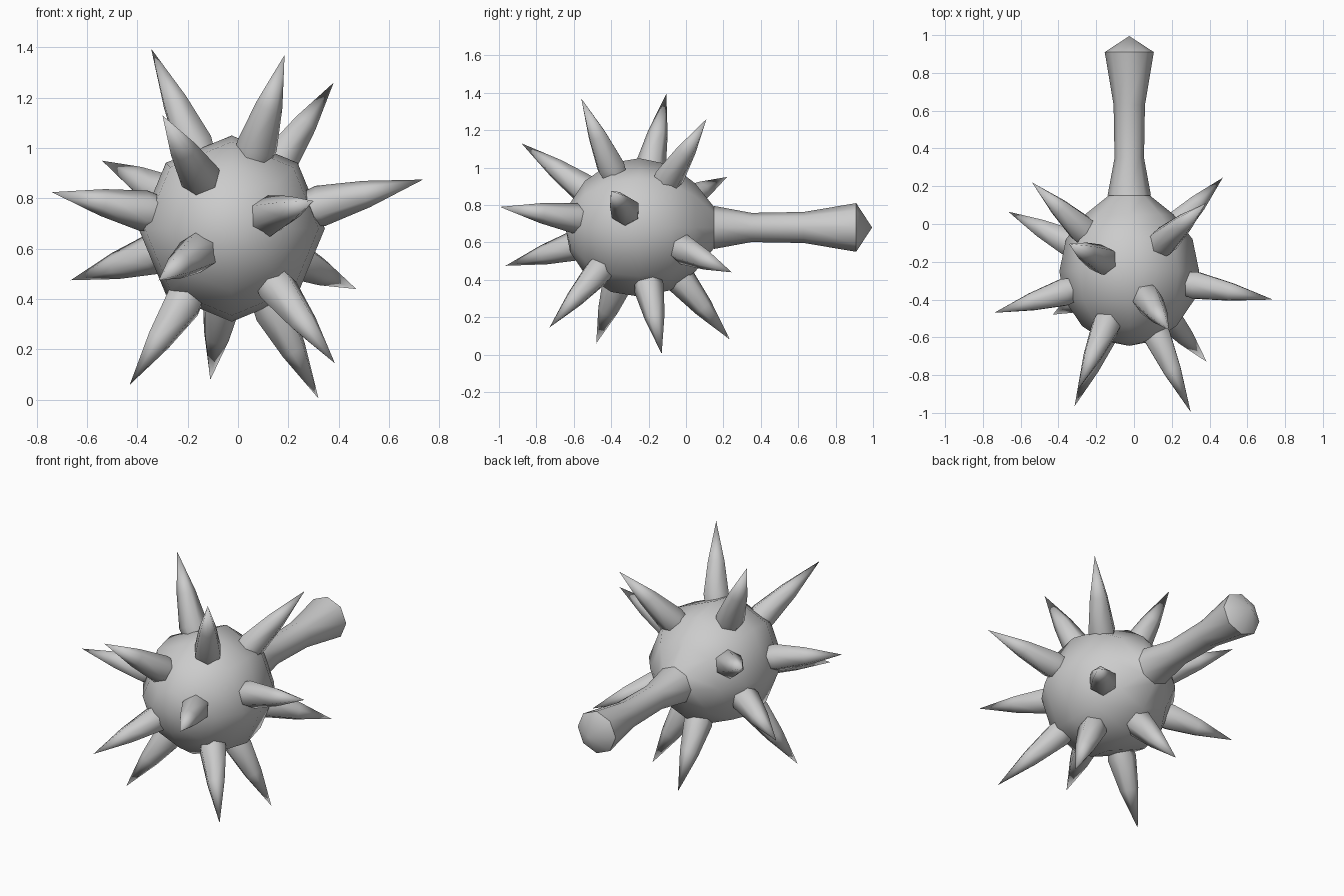
import bpy, bmesh, math
from mathutils import Vector

if "Cube" in bpy.data.objects:
    bpy.data.objects.remove(bpy.data.objects["Cube"])

C = Vector((-0.025, -0.26, 0.68))   # centre of the spiked head

metal = bpy.data.materials.new("grey metal")
metal.diffuse_color = (0.6, 0.6, 0.6, 1)
metal.use_nodes = True
metal.node_tree.nodes["Principled BSDF"].inputs["Base Color"].default_value = metal.diffuse_color


def lathe(name, origin, axis, rings, sides, angle):
    """Revolve (distance, radius) rings round an axis; radius 0 makes a point."""
    q = Vector(axis).to_track_quat('Z', 'X')
    bm = bmesh.new()
    loops = []
    for d, r in rings:
        n = 1 if r == 0 else sides
        loops.append([bm.verts.new(Vector(origin) + q @ Vector(
            (r * math.cos(2 * math.pi * i / sides), r * math.sin(2 * math.pi * i / sides), d)))
            for i in range(n)])
    for a, b in zip(loops, loops[1:]):
        for i in range(sides):
            j = (i + 1) % sides
            if len(a) == 1:
                bm.faces.new((a[0], b[j], b[i]))
            elif len(b) == 1:
                bm.faces.new((a[i], a[j], b[0]))
            else:
                bm.faces.new((a[i], a[j], b[j], b[i]))
    bmesh.ops.recalc_face_normals(bm, faces=bm.faces)
    me = bpy.data.meshes.new(name)
    bm.to_mesh(me)
    bm.free()
    me.materials.append(metal)
    ob = bpy.data.objects.new(name, me)
    bpy.context.collection.objects.link(ob)
    bpy.ops.object.select_all(action='DESELECT')
    ob.select_set(True)
    bpy.context.view_layer.objects.active = ob
    bpy.ops.object.shade_smooth_by_angle(angle=math.radians(angle))
    return ob


# Head and handle: eight-sided turned shapes along y
head = [(-0.645, 0), (-0.62, .13), (-0.54, .25), (-0.4, .345), (-0.25, .37),
        (-0.08, .335), (0.05, .235), (0.15, .11)]
handle = [(0.15, .115), (0.35, .078), (0.63, .083), (0.91, .13), (0.995, 0)]
axis_origin = (C.x, 0, C.z)
lathe("spiked_head", axis_origin, (0, 1, 0), head, 8, 60)
lathe("handle", axis_origin, (0, 1, 0), handle, 8, 60)

# Spikes: slightly bulging six-sided cones, given by their tips
tips = [(-.345, -.105, 1.395), (.185, -.56, 1.37), (.38, .11, 1.26),
        (-.30, -.88, 1.13), (-.54, .22, .95), (-.74, -.47, .825),
        (.735, -.40, .875), (.30, -.995, .79), (-.665, .065, .475),
        (-.315, -.965, .475), (.47, .245, .44), (-.43, -.48, .06),
        (-.11, .235, .08), (.32, -.13, .005), (.385, -.73, .145)]
for k, t in enumerate(tips):
    v = Vector(t) - C
    L = v.length
    lathe(f"spike_{k + 1}", C, v,
          [(0.28, 0.065), (0.37, 0.082), (0.37 + 0.45 * (L - 0.37), 0.054), (L, 0)], 6, 60)
